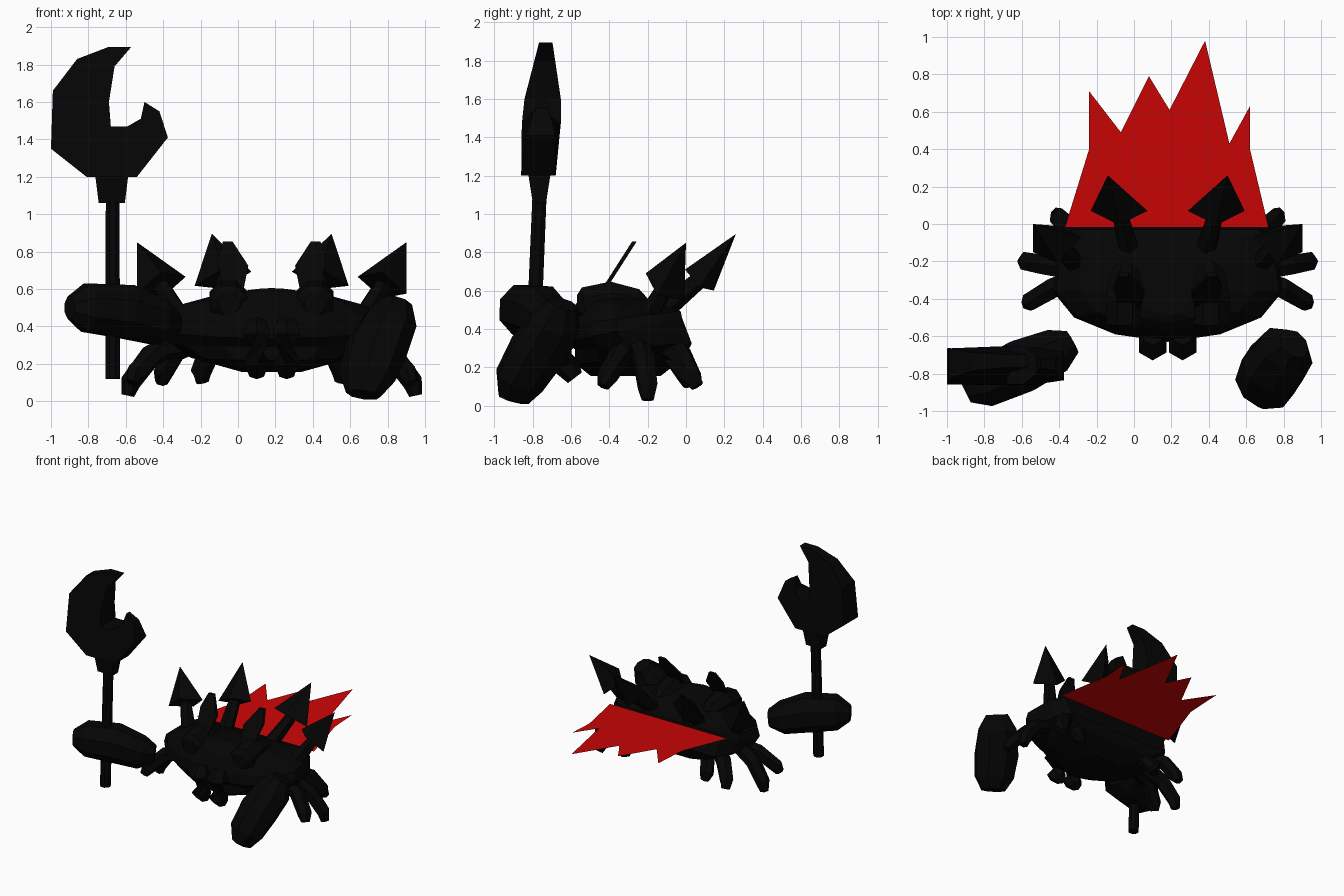
import bpy, bmesh, math
from mathutils import Vector

CX = 0.18  # symmetry plane of the crab's body


def material(name, rgb):
    m = bpy.data.materials.new(name)
    m.diffuse_color = (*rgb, 1)
    return m


BLACK = material("charcoal black", (0.0015, 0.0015, 0.0015))
RED = material("cape red", (0.6, 0.0015, 0.0015))


def make(name, verts, faces, mat=BLACK, mirror=False):
    off = Vector((CX if mirror else 0, 0, 0))
    me = bpy.data.meshes.new(name)
    me.from_pydata([Vector(v) - off for v in verts], [], faces)
    bm = bmesh.new()
    bm.from_mesh(me)
    if mat is BLACK:
        bmesh.ops.recalc_face_normals(bm, faces=bm.faces)
    bm.to_mesh(me)
    bm.free()
    me.materials.append(mat)
    ob = bpy.data.objects.new(name, me)
    ob.location = off
    bpy.context.collection.objects.link(ob)
    if mirror:
        ob.modifiers.new("mirror", 'MIRROR').use_mirror_merge = False
    return ob


def loft(name, rings, mirror=False):
    """Skin a list of equal-length point rings and cap both ends."""
    n = len(rings[0])
    verts = [p for r in rings for p in r]
    faces = [(k * n + i, k * n + (i + 1) % n, (k + 1) * n + (i + 1) % n, (k + 1) * n + i)
             for k in range(len(rings) - 1) for i in range(n)]
    faces += [tuple(range(n)), tuple(range(len(verts) - n, len(verts)))]
    return make(name, verts, faces, mirror=mirror)


def tube(name, path, sides=6, mirror=False, flat=1.0):
    """Faceted tube through (x, y, z, radius) stations, optionally flattened."""
    pts = [Vector(p[:3]) for p in path]
    rings = []
    for i, p in enumerate(pts):
        d = pts[min(i + 1, len(pts) - 1)] - pts[max(i - 1, 0)]
        q = d.to_track_quat('Z', 'Y')
        rings.append([p + q @ Vector((math.cos(a), math.sin(a) * flat, 0)) * path[i][3]
                      for a in ((k + 0.5) * math.tau / sides for k in range(sides))])
    return loft(name, rings, mirror)


def spike(name, base, apex, u, v, root):
    """Arrow-shaped spine: four-sided head on a stem."""
    b, u, v = Vector(base), Vector(u), Vector(v)
    make(name + "_head", [b + u, b + v, b - u, b - v, Vector(apex)],
         [(0, 1, 2, 3), (0, 1, 4), (1, 2, 4), (2, 3, 4), (3, 0, 4)], mirror=True)
    tube(name + "_stem", [(*root, 0.06), (*base, 0.045)], mirror=True)


# Shell: one half outline, scaled through stacked levels; the rim dips to the front
half = [(0, -0.02), (0.5, -0.02), (0.58, -0.13), (0.615, -0.36), (0.5, -0.5), (0.28, -0.59), (0, -0.63)]
outline = half + [(-x, y) for x, y in half[-2:0:-1]]
# (x scale, y scale, z, y shift, slope)
levels = [(0.25, 0.6, 0.155, 0, 0), (0.7, 0.93, 0.235, 0.03, 0.05), (0.94, 1, 0.31, 0.05, 0.05),
          (1, 1, 0.4, 0, 0.2), (0.97, 0.97, 0.46, 0, 0.12), (0.76, 0.8, 0.52, -0.01, -0.03),
          (0.48, 0.6, 0.565, -0.03, -0.06), (0.2, 0.4, 0.585, -0.06, -0.06)]
loft("shell", [[(CX + x * sx, -0.3 + (y + 0.3) * sy + dy, z + slope * (y + 0.3)) for x, y in outline]
               for sx, sy, z, dy, slope in levels])

# Eyes and mouth parts
tube("eye", [(-0.05, -0.57, 0.52, 0.06), (-0.05, -0.53, 0.52, 0.105),
             (-0.05, -0.39, 0.545, 0.11), (-0.045, -0.26, 0.53, 0.085), (-0.04, -0.2, 0.51, 0.04)], 8, True)
tube("mouth_part", [(0.1, -0.6, 0.42, 0.055), (0.1, -0.645, 0.35, 0.085),
                    (0.1, -0.63, 0.21, 0.075), (0.1, -0.58, 0.145, 0.045)], 6, True)

# Feelers: thin plates leaning back
feeler = [(0.03, 0.6), (-0.08, 0.6), (-0.11, 0.76), (-0.08, 0.855), (-0.03, 0.855), (0.055, 0.725)]
loft("feeler", [[(x, -0.27 - 0.64 * (0.855 - z) + s, z) for x, z in feeler] for s in (-0.012, 0.012)], True)

# Back spines
spike("inner_spine", (-0.08, 0.07, 0.655), (-0.14, 0.26, 0.895),
      (0.152, 0, 0.038), (0, -0.075, 0.055), (-0.03, -0.12, 0.5))
spike("outer_spine", (-0.41, -0.11, 0.62), (-0.54, 0.0, 0.85),
      (0.13, 0.04, 0.045), (0, -0.1, 0.07), (-0.32, -0.2, 0.46))

# Legs: hip, knee, ankle, foot
legs = {
    "side_leg": [(-0.3, -0.25, 0.33), (-0.47, -0.22, 0.24), (-0.575, -0.2, 0.1), (-0.59, -0.2, 0.03)],
    "front_leg": [(-0.28, -0.3, 0.3), (-0.43, -0.34, 0.27), (-0.55, -0.41, 0.15), (-0.57, -0.43, 0.1)],
    "back_leg": [(-0.22, -0.12, 0.32), (-0.33, -0.03, 0.27), (-0.4, 0.03, 0.15), (-0.41, 0.06, 0.1)],
    "inner_leg": [(-0.1, -0.15, 0.28), (-0.16, -0.06, 0.25), (-0.2, 0.01, 0.15), (-0.19, 0.02, 0.1)],
}
for name, pts in legs.items():
    tube(name, [(*p, r) for p, r in zip(pts, (0.06, 0.06, 0.055, 0.035))], 6, True)

# Claws
tube("staff_claw", [(-0.9, -0.9, 0.5, 0.065), (-0.81, -0.855, 0.5, 0.14), (-0.6, -0.76, 0.48, 0.155),
                    (-0.42, -0.68, 0.42, 0.13), (-0.33, -0.63, 0.41, 0.07)], 8)
tube("free_claw", [(0.67, -0.9, 0.035, 0.1), (0.69, -0.87, 0.13, 0.16), (0.74, -0.78, 0.28, 0.18),
                   (0.815, -0.68, 0.43, 0.16), (0.855, -0.64, 0.53, 0.09)], 8, flat=0.8)

# Staff: shaft, socket and open-jawed head
tube("staff_shaft", [(-0.67, -0.805, 0.12, 0.042), (-0.67, -0.765, 1.08, 0.04)], 8)
loft("staff_socket", [[(-0.675 + sx * w, -0.765 + sy * d, z) for sx, sy in ((-1, -1), (1, -1), (1, 1), (-1, 1))]
                      for w, d, z in ((0.07, 0.035, 1.06), (0.09, 0.06, 1.22))])
jaw = [(-0.81, 1.2), (-1.0, 1.35), (-0.99, 1.66), (-0.86, 1.83), (-0.69, 1.895), (-0.57, 1.895),
       (-0.66, 1.79), (-0.69, 1.6), (-0.68, 1.47), (-0.59, 1.47), (-0.52, 1.51), (-0.5, 1.6),
       (-0.42, 1.55), (-0.375, 1.41), (-0.54, 1.2)]


def jaw_y(x, z, side):
    mid = -0.77 + (z - 1.2) * 0.055
    depth = 0.09 + 0.015 * (z - 1.2) / 0.35 if z < 1.55 else 0.105 - 0.07 * (z - 1.55) / 0.345
    if x > -0.56 and z > 1.4:  # the short prong narrows to its tip
        depth = 0.08 - 0.06 * (z - 1.4) / 0.2
    return mid + side * depth


loft("staff_head", [[(x, jaw_y(x, z, s), z) for x, z in jaw] for s in (-1, 1)])

# Torn cape: a single thin sheet, nearly level
cape = [(-0.37, -0.02), (0.72, -0.02), (0.62, 0.4), (0.62, 0.63), (0.51, 0.43), (0.38, 0.98),
        (0.19, 0.61), (0.08, 0.79), (-0.07, 0.49), (-0.24, 0.71), (-0.24, 0.4)]
make("cape", [(x, y, 0.48 + 0.05 * y) for x, y in cape], [tuple(range(len(cape)))], RED)
